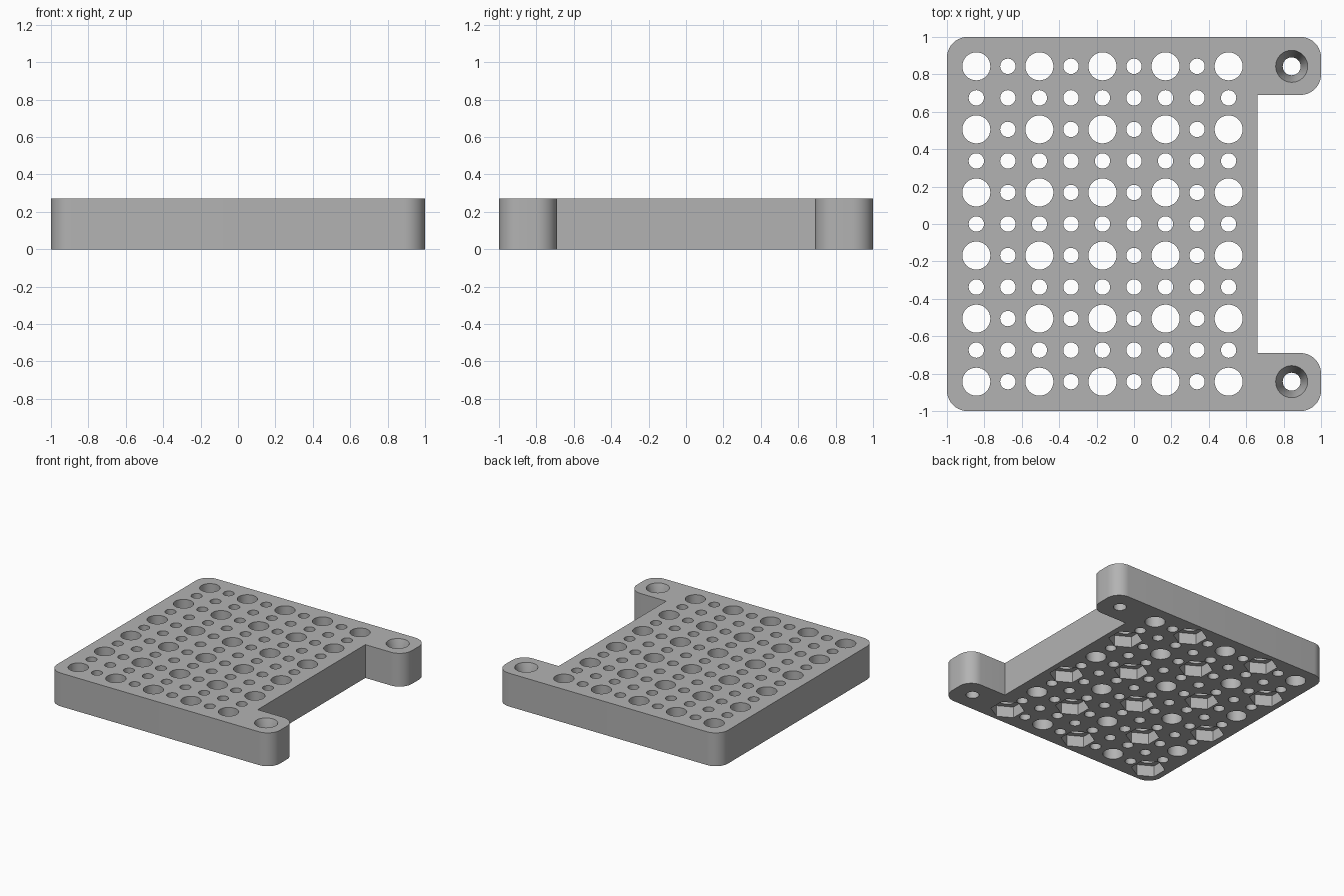
import bpy, bmesh, math
from mathutils import Matrix

if "Cube" in bpy.data.objects:
    bpy.data.objects.remove(bpy.data.objects["Cube"])

HEIGHT = 0.27
PITCH = 0.1686
EDGE = 0.843          # outermost hole centres
CORNER = 0.11

grey = bpy.data.materials.new("light_grey")
grey.use_nodes = True
colour = (0.45, 0.45, 0.45, 1)
grey.diffuse_color = colour
grey.node_tree.nodes["Principled BSDF"].inputs["Base Color"].default_value = colour


def make_object(name, bm):
    mesh = bpy.data.meshes.new(name)
    bm.to_mesh(mesh)
    bm.free()
    mesh.materials.append(grey)
    obj = bpy.data.objects.new(name, mesh)
    bpy.context.collection.objects.link(obj)
    return obj


def plug(bm, x, y, bottom, top, r_bottom, r_top, sides=32, turn=0):
    place = Matrix.Translation((x, y, (bottom + top) / 2)) @ Matrix.Rotation(turn, 4, "Z")
    bmesh.ops.create_cone(bm, cap_ends=True, segments=sides, radius1=r_bottom,
                          radius2=r_top, depth=top - bottom, matrix=place)


def cut(target, name, bm):
    cutter = make_object(name, bm)
    mod = target.modifiers.new(name, "BOOLEAN")
    mod.operation, mod.solver, mod.object = "DIFFERENCE", "EXACT", cutter
    bpy.context.view_layer.objects.active = target
    bpy.ops.object.modifier_apply(modifier=name)
    bpy.data.objects.remove(cutter)


def rounded(cx, cy, start, steps=10):
    angles = [start + math.pi / 2 * i / steps for i in range(steps + 1)]
    return [(cx + CORNER * math.cos(a), cy + CORNER * math.sin(a)) for a in angles]


# Plate outline with two lugs on the left side
far = 1 - CORNER
inner, notch = 0.66, 0.69
quarter = math.pi / 2
outline = rounded(far, far, 0) + rounded(-far, far, quarter)
outline += rounded(-far, -far, 2 * quarter) + rounded(far, -far, 3 * quarter)
outline += rounded(far, -notch - CORNER, 0) + [(inner, -notch), (inner, notch)]
outline += rounded(far, notch + CORNER, 3 * quarter)
bm = bmesh.new()
base = bm.faces.new([bm.verts.new((x, y, 0)) for x, y in outline])
walls = bmesh.ops.extrude_face_region(bm, geom=[base])
bmesh.ops.translate(bm, vec=(0, 0, HEIGHT),
                    verts=[v for v in walls["geom"] if isinstance(v, bmesh.types.BMVert)])
bmesh.ops.recalc_face_normals(bm, faces=bm.faces)
plate = make_object("perforated_plate", bm)

# Through holes: wide ones on every second row and column, narrow ones between
holes, pockets = bmesh.new(), bmesh.new()
for col in range(9):
    for row in range(11):
        x, y = -EDGE + col * PITCH, -EDGE + row * PITCH
        wide = col % 2 == 0 and row % 2 == 0
        r = 0.075 if wide else 0.041
        plug(holes, x, y, -0.1, HEIGHT + 0.1, r, r)
        # Hexagonal nut pockets under alternate wide holes
        if wide and (col + row) % 4 == 0:
            plug(pockets, x, y, -0.1, 0.09, 0.125, 0.125, 6, 0)

# Lug screw holes with a tapered seat
for y in (-EDGE, EDGE):
    plug(holes, EDGE, y, -0.1, HEIGHT + 0.1, 0.048, 0.048)
    plug(pockets, EDGE, y, HEIGHT - 0.12, HEIGHT + 0.001, 0.048, 0.086)

cut(plate, "through_holes", holes)
cut(plate, "pockets", pockets)

bpy.ops.object.select_all(action="DESELECT")
plate.select_set(True)
bpy.context.view_layer.objects.active = plate
bpy.ops.object.shade_smooth_by_angle(angle=math.radians(30))
